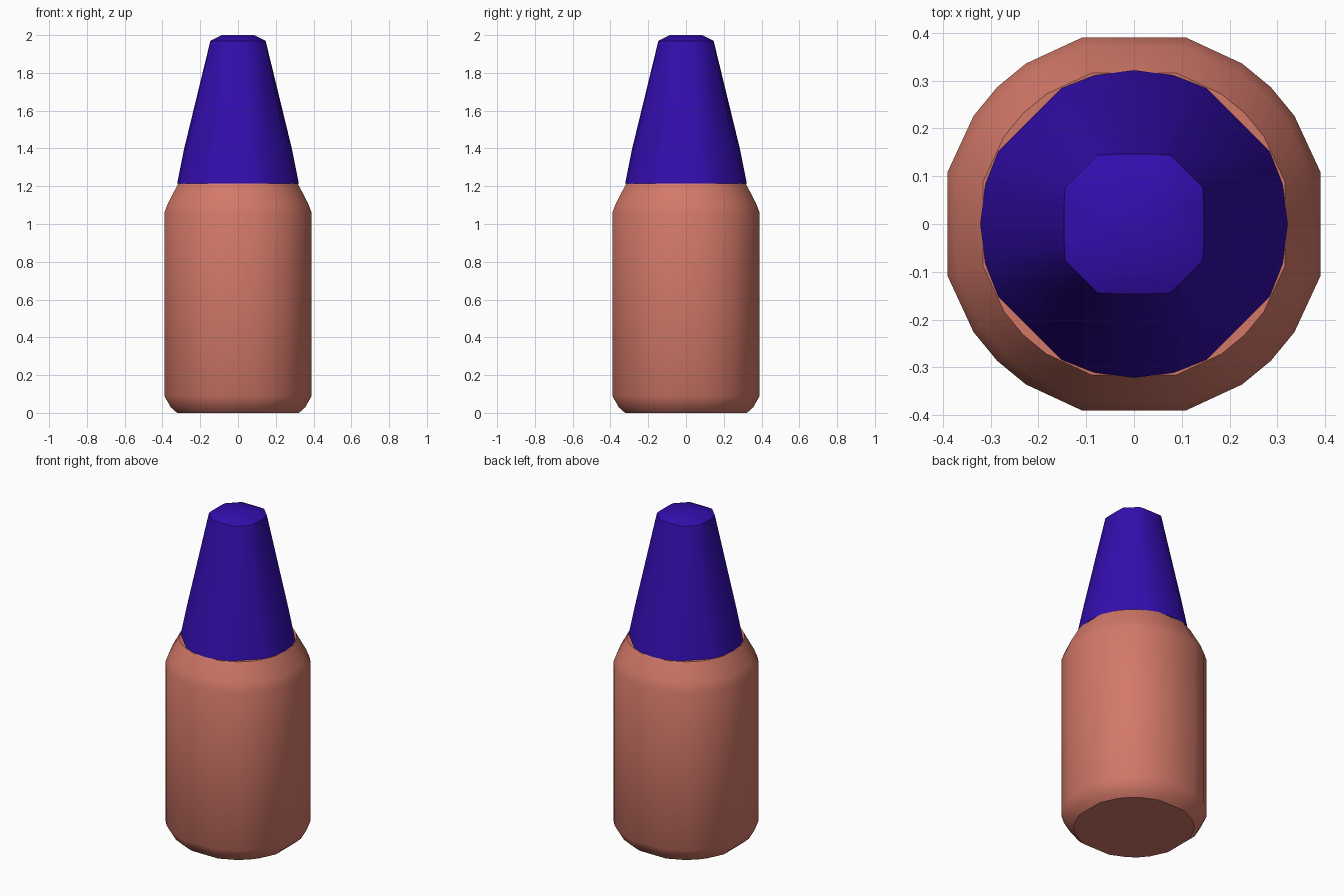
import bpy, bmesh
from math import radians, cos, sin

cube = bpy.data.objects.get("Cube")
if cube:
    bpy.data.objects.remove(cube, do_unlink=True)


def material(name, rgb):
    mat = bpy.data.materials.new(name)
    mat.use_nodes = True
    mat.diffuse_color = (*rgb, 1)
    mat.node_tree.nodes["Principled BSDF"].inputs["Base Color"].default_value = (*rgb, 1)
    return mat


def loft(name, profile, quadrant, mat, angle):
    """Skin a closed stack of (height, radius) rings; quadrant angles repeat four times."""
    angles = [radians(q * 90 + a) for q in range(4) for a in quadrant]
    bm = bmesh.new()
    rings = [[bm.verts.new((r * cos(a), r * sin(a), z)) for a in angles]
             for z, r in profile]
    n = len(angles)
    for low, high in zip(rings, rings[1:]):
        for i in range(n):
            j = (i + 1) % n
            bm.faces.new((low[i], low[j], high[j], high[i]))
    bm.faces.new(rings[0][::-1])
    bm.faces.new(rings[-1])
    return finish(name, bm, mat, angle)


def finish(name, bm, mat, angle):
    mesh = bpy.data.meshes.new(name)
    bm.normal_update()
    bm.to_mesh(mesh)
    bm.free()
    mesh.materials.append(mat)
    obj = bpy.data.objects.new(name, mesh)
    bpy.context.collection.objects.link(obj)
    bpy.ops.object.select_all(action="DESELECT")
    obj.select_set(True)
    bpy.context.view_layer.objects.active = obj
    bpy.ops.object.shade_smooth_by_angle(angle=radians(angle))
    return obj


salmon = material("salmon", (0.65, 0.19, 0.14))
indigo = material("indigo", (0.033, 0.004, 0.42))

# Bottle body with chamfered foot and sloping shoulder
loft("body",
     [(0, 0.335), (0.03, 0.37), (0.09, 0.405), (1.06, 0.405), (1.11, 0.385), (1.215, 0.328)],
     (15.7, 34, 45, 56, 74.3), salmon, 40)

# Tapered cap whose round base blends into an eight-sided tip
cap = loft("cap",
           [(1.215, 0.322), (1.4, 0.285), (1.97, 0.163), (2.0, 0.095)],
           (0, 15, 28, 62, 75), indigo, 40)
for v in cap.data.vertices:
    if v.co.z > 1.9:
        limit = 0.146 if v.co.z < 1.99 else 0.085
        v.co.x = max(-limit, min(limit, v.co.x))
        v.co.y = max(-limit, min(limit, v.co.y))
